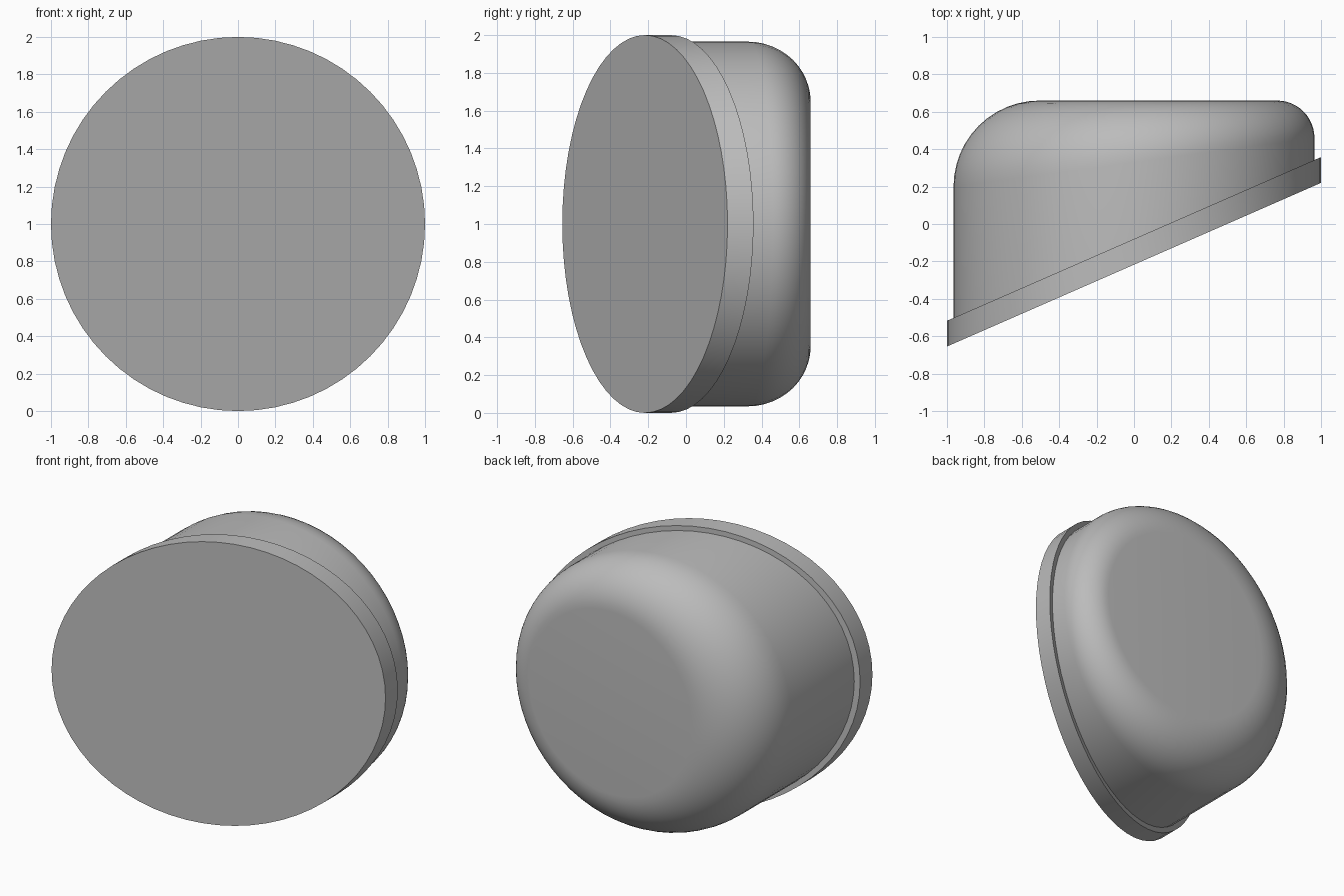
import bpy, bmesh
from math import sin, cos, pi

cube = bpy.data.objects.get("Cube")
if cube:
    bpy.data.objects.remove(cube, do_unlink=True)

SEGMENTS = 64
SLOPE = 0.4375      # tilt of the front face across x
BODY_RADIUS = 0.965
BACK = 0.66

grey = bpy.data.materials.new("neutral_grey")
grey.use_nodes = True
colour = (0.5, 0.5, 0.5, 1)
grey.diffuse_color = colour
grey.node_tree.nodes["Principled BSDF"].inputs["Base Color"].default_value = colour


def slanted_ring(radius, offset):
    """Ring around the y axis lying in the tilted front plane."""
    return lambda a: (radius * cos(a), offset + SLOPE * radius * cos(a), 1 + radius * sin(a))


def fillet_ring(k):
    """Ring on the rounded back edge, whose radius varies around the body."""
    def point(a):
        f = 0.33 - 0.13 * cos(a)
        r = BODY_RADIUS - f * (1 - cos(k))
        return (r * cos(a), BACK - f * (1 - sin(k)), 1 + r * sin(a))
    return point


def loft(name, rings):
    """Join rings from front to back and close both ends."""
    bm = bmesh.new()
    loops = [[bm.verts.new(ring(2 * pi * i / SEGMENTS)) for i in range(SEGMENTS)]
             for ring in rings]
    for a, b in zip(loops, loops[1:]):
        for i in range(SEGMENTS):
            j = (i + 1) % SEGMENTS
            bm.faces.new((a[i], a[j], b[j], b[i]))
    bm.faces.new(loops[0])
    bm.faces.new(loops[-1])
    bmesh.ops.recalc_face_normals(bm, faces=bm.faces)
    mesh = bpy.data.meshes.new(name)
    bm.to_mesh(mesh)
    bm.free()
    mesh.materials.append(grey)
    obj = bpy.data.objects.new(name, mesh)
    bpy.context.collection.objects.link(obj)
    bpy.ops.object.select_all(action="DESELECT")
    obj.select_set(True)
    bpy.context.view_layer.objects.active = obj
    bpy.ops.object.shade_smooth_by_angle(angle=pi / 6)
    return obj


# Tilted front disc with its thin rim
loft("front_rim", [slanted_ring(1, -0.2175), slanted_ring(1, -0.08)])

# Cylindrical housing with a rounded back
steps = 12
loft("rounded_body", [slanted_ring(BODY_RADIUS, -0.09)]
     + [fillet_ring(pi / 2 * i / steps) for i in range(steps + 1)])
